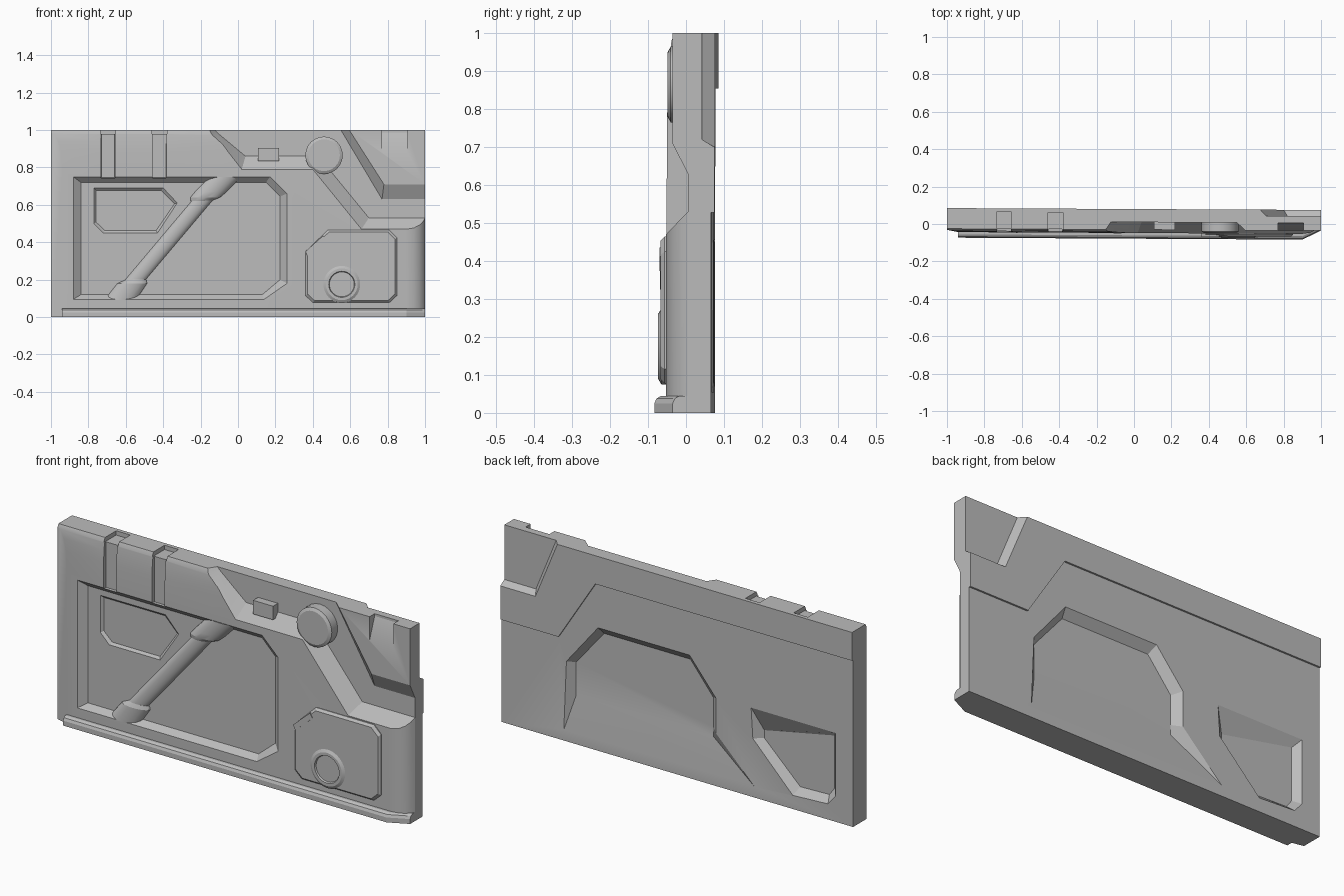
import bpy, bmesh
from math import cos, sin, pi, radians

cube = bpy.data.objects.get("Cube")
if cube:
    bpy.data.objects.remove(cube)

grey = bpy.data.materials.new("panel grey")
grey.use_nodes = True
grey.diffuse_color = (0.5, 0.5, 0.5, 1)
grey.node_tree.nodes["Principled BSDF"].inputs["Base Color"].default_value = (0.5, 0.5, 0.5, 1)
parts = []


def loft(name, *rings, keep=True):
    """Closed solid skinned through rings that have equal point counts."""
    bm = bmesh.new()
    loops = [[bm.verts.new(p) for p in ring] for ring in rings]
    n = len(rings[0])
    for a, b in zip(loops, loops[1:]):
        for i in range(n):
            j = (i + 1) % n
            bm.faces.new((a[i], a[j], b[j], b[i]))
    bm.faces.new(loops[0])
    bm.faces.new(loops[-1])
    bmesh.ops.recalc_face_normals(bm, faces=bm.faces)
    mesh = bpy.data.meshes.new(name)
    bm.to_mesh(mesh)
    bm.free()
    mesh.materials.append(grey)
    obj = bpy.data.objects.new(name, mesh)
    bpy.context.collection.objects.link(obj)
    if keep:
        parts.append(obj)
    return obj


def at_y(outline, y):
    return [(x, y, z) for x, z in outline]


def box(x0, x1, z0, z1):
    return [(x0, z0), (x1, z0), (x1, z1), (x0, z1)]


def circle(x, z, r, n):
    return [(x + r * cos(2 * pi * i / n), z + r * sin(2 * pi * i / n)) for i in range(n)]


def shrink(outline, kx, kz):
    cx = sum(p[0] for p in outline) / len(outline)
    cz = sum(p[1] for p in outline) / len(outline)
    return [(cx + (x - cx) * kx, cz + (z - cz) * kz) for x, z in outline]


def cut(target, *rings):
    """Subtract a lofted solid, then drop the cutter."""
    cutter = loft("cutter", *rings, keep=False)
    cutter.hide_render = True
    mod = target.modifiers.new("cut", 'BOOLEAN')
    mod.operation = 'DIFFERENCE'
    mod.solver = 'EXACT'
    mod.object = cutter
    bpy.context.view_layer.objects.active = target
    bpy.ops.object.modifier_apply(modifier=mod.name)
    bpy.data.objects.remove(cutter)


FRONT, FLOOR, BACK = -0.048, 0.01, 0.08

# Main slab with rounded right edge and chamfered left edge
plan = [(-1, -.036), (-.94, FRONT), (.9, FRONT), (.94, -.042), (.97, -.027),
        (.99, -.008), (1, FLOOR), (1, BACK), (-1, BACK)]
body = loft("panel_body", [(x, y, 0) for x, y in plan], [(x, y, 1) for x, y in plan])

# Rounded upper front edge
crown = [(-.2, .78), (FRONT, .78), (-.047, .88), (-.044, .94), (-.039, .98), (-.03, 1), (-.02, 1.1), (-.2, 1.1)]
cut(body, [(-1.1, y, z) for y, z in crown], [(.2, y, z) for y, z in crown])

# Stepped recess in the upper right, with a sloping border
border = [(-.2, 1.04), (-.14, .97), (.02, .79), (.4, .79), (.66, .47), (1.1, .47), (1.1, 1.1), (-.2, 1.1)]
inner = [(-.17, 1.05), (-.11, .985), (.04, .86), (.43, .86), (.7, .53), (1.1, .53), (1.1, 1.1), (-.17, 1.1)]
cut(body, at_y([(x - (a - x) * .5, z - (c - z) * .5) for (x, z), (a, c) in zip(border, inner)], FRONT - .029),
    at_y(inner, FLOOR))

# Large front recess and the small pocket in its floor
recess = [(-.88, .75), (.17, .75), (.262, .66), (.262, .18), (.14, .095), (-.88, .095)]
recess_floor = [(-.84, .72), (.15, .72), (.225, .645), (.225, .2), (.13, .12), (-.84, .12)]
cut(body, at_y(recess, FRONT - .02), at_y(recess, FRONT), at_y(recess_floor, -.018))
pocket = [(-.77, .69), (-.4, .69), (-.325, .61), (-.43, .45), (-.72, .45), (-.77, .5)]
cut(body, at_y(pocket, -.04), at_y(pocket, -.018), at_y(shrink(pocket, .94, .9), -.006))

# Strap grooves over the upper edge
for x in (-.695, -.42):
    cut(body, at_y(box(x - .04, x + .04, .735, 1.1), -.2), at_y(box(x - .036, x + .036, .745, 1.1), -.028))
    cut(body, at_y(box(x - .04, x + .04, .978, 1.1), -.2), at_y(box(x - .04, x + .04, .978, 1.1), .06))

# Back: lower field set in under the upper band
field = [(-1.1, -.1), (1.1, -.1), (1.1, .528), (.67, .528), (.46, .855), (-1.1, .855)]
cut(body, at_y(field, .2), at_y(field, .071))

# Back: corner notch
notch = [(.66, 1.1), (.675, 1), (.8, .7), (1.1, .7), (1.1, 1.1)]
notch_floor = [(.69, 1.1), (.705, 1), (.82, .72), (1.1, .72), (1.1, 1.1)]
cut(body, at_y(notch, .2), at_y(notch, BACK), at_y(notch_floor, .047))

# Back: arched recess with a sloping sill, and the side pocket
arch = [(.645, .055), (.63, .41), (.45, .63), (-.07, .63), (-.22, .45), (-.22, .27), (-.44, .055)]
arch_floor = [(.6, .23), (.6, .4), (.44, .59), (-.05, .59), (-.18, .43), (-.18, .28), (-.18, .23)]
cut(body, at_y(arch, .1), at_y(arch, .071), at_y(arch_floor, .035))
side = [(-.42, .455), (-.9, .455), (-.9, .13), (-.857, .08), (-.657, .07), (-.43, .3)]
side_floor = [(-.47, .34), (-.87, .42), (-.87, .15), (-.84, .11), (-.675, .105), (-.47, .3)]
cut(body, at_y(side, .1), at_y(side, .071), at_y(side_floor, .035))

# Raised corner block with a wedge notch
corner_low = [(.55, 1), (.77, .63), (1, .63), (1, 1)]
corner_top = [(.595, 1), (.78, .71), (1, .71), (1, 1)]
corner = loft("corner_block", at_y(corner_low, .02), at_y(corner_low, FLOOR), at_y(corner_top, -.031))
wedge = [(-.06, .86), (-.031, .88), (.015, 1.001), (.015, 1.1), (-.06, 1.1)]
cut(corner, [(.77, y, z) for y, z in wedge], [(.905, y, z) for y, z in wedge])

# Bottom rail with rounded top and tapered right end


def rail_ring(x, f):
    return [(x, y, z) for y, z in ((f, 0), (f, .025), (f + .006, .038), (f + .018, .045), (.03, .045), (.03, 0))]


loft("bottom_rail", rail_ring(-.94, -.078), rail_ring(.9, -.079), rail_ring(1, -.03))

# Diagonal strut and its collars


def strut_ring(x, z, rx, ry):
    return [(x + (p[0]) * rx, -.016 + p[1] * ry, z) for p in circle(0, 0, 1, 20)]


loft("diagonal_strut", strut_ring(-.59, .15, .055, .024), strut_ring(-.16, .66, .055, .024))
loft("upper_collar", strut_ring(-.2, .62, .055, .024), strut_ring(-.175, .64, .08, .033),
     strut_ring(-.145, .67, .085, .034), strut_ring(-.07, .748, .085, .034))
loft("lower_collar", strut_ring(-.63, .092, .085, .034), strut_ring(-.565, .18, .08, .033),
     strut_ring(-.545, .2, .055, .024))

# Raised lower right plate, ring and tab
plate = [(.36, .35), (.48, .465), (.81, .465), (.85, .425), (.85, .115), (.81, .078), (.4, .078), (.36, .115)]
loft("cover_plate", at_y(plate, -.02), at_y(plate, -.052), at_y(shrink(plate, .955, .945), -.063))
hub = (.555, .175)
loft("dial_ring", *[at_y(circle(*hub, r, 32), y) for r, y in
                    ((.1, -.03), (.1, -.062), (.085, -.071), (.07, -.071), (.066, -.062))])
tab = [(.372, .325), (.47, .412), (.455, .435), (.36, .35)]
loft("plate_tab", at_y(tab, -.03), at_y(tab, -.067))

# Round button and small block on the stepped border
loft("round_button", *[at_y(circle(.46, .865, r, 24), y) for r, y in ((.1, .02), (.1, -.038), (.085, -.046))])
block = box(.107, .22, .835, .905)
loft("border_block", at_y(block, .02), at_y(block, -.03))

# Slight lean of the whole panel, then shading
for obj in parts:
    for v in obj.data.vertices:
        v.co.y -= .005 * v.co.x
    bpy.ops.object.select_all(action='DESELECT')
    obj.select_set(True)
    bpy.context.view_layer.objects.active = obj
    bpy.ops.object.shade_smooth_by_angle(angle=radians(22))
